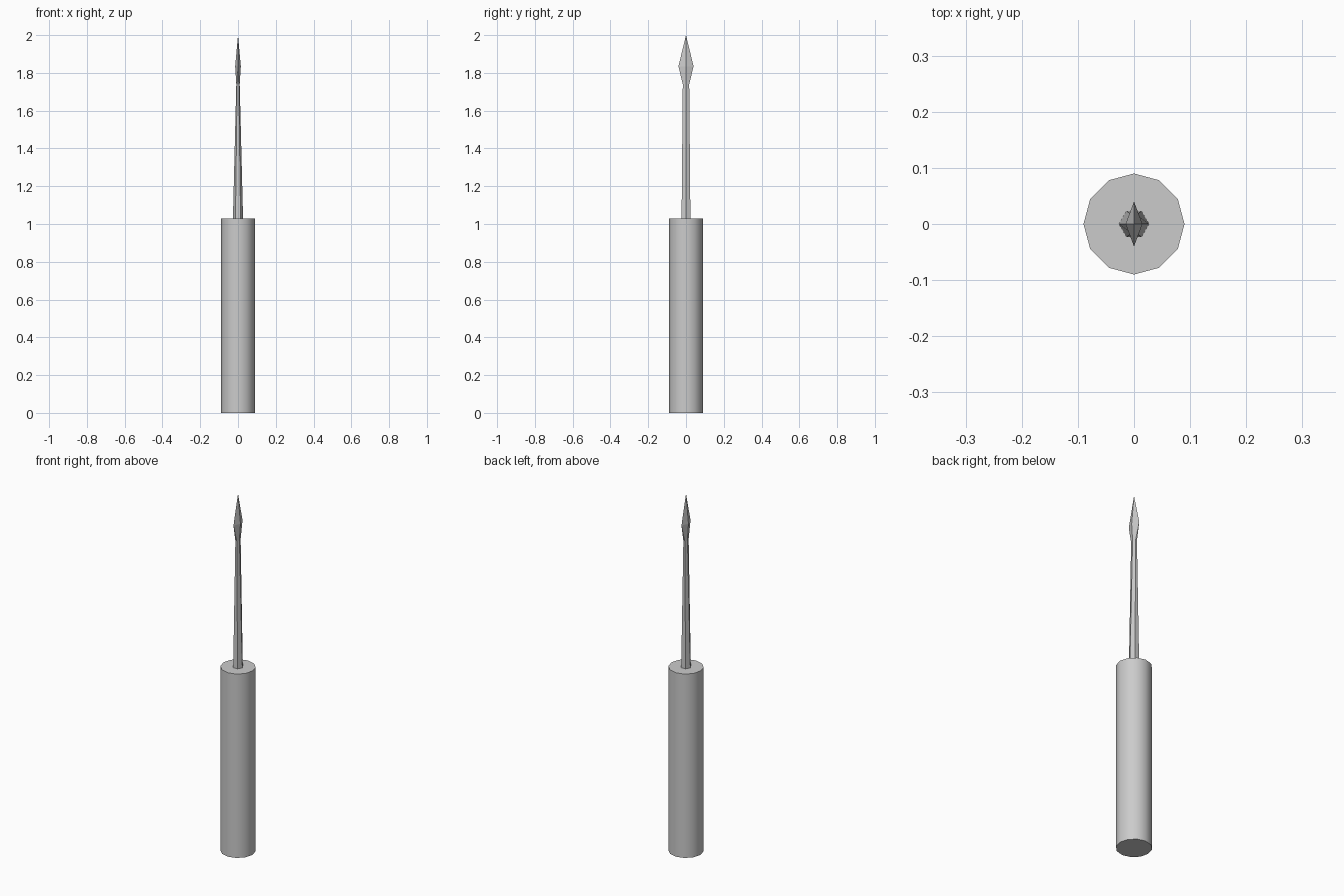
import bpy, bmesh, math

if "Cube" in bpy.data.objects:
    bpy.data.objects.remove(bpy.data.objects["Cube"])

# handle: smooth twelve-sided cylinder
bpy.ops.mesh.primitive_cylinder_add(vertices=12, radius=0.09, depth=1.03, location=(0, 0, 0.515),
                                    rotation=(0, 0, math.radians(30)))
handle = bpy.context.object
handle.name = "handle"
bpy.ops.object.shade_smooth_by_angle(angle=math.radians(35))


def loft(name, rings, tip_z):
    """Skin six-sided rings (z, side point x, ridge x, ridge y) and close to a tip."""
    bm = bmesh.new()
    loops = []
    for z, a, b, c in rings:
        pts = [(a, 0), (b, c), (-b, c), (-a, 0), (-b, -c), (b, -c)]
        loops.append([bm.verts.new((x, y, z)) for x, y in pts])
    bm.faces.new(loops[0][::-1])
    for lo, hi in zip(loops, loops[1:]):
        for i in range(6):
            j = (i + 1) % 6
            bm.faces.new((lo[i], lo[j], hi[j], hi[i]))
    tip = bm.verts.new((0, 0, tip_z))
    for i in range(6):
        bm.faces.new((loops[-1][i], loops[-1][(i + 1) % 6], tip))
    # collapse the ridge pairs that meet on the blade edge
    bmesh.ops.remove_doubles(bm, verts=bm.verts[:], dist=0.0001)
    bmesh.ops.recalc_face_normals(bm, faces=bm.faces[:])
    mesh = bpy.data.meshes.new(name)
    bm.to_mesh(mesh)
    bm.free()
    obj = bpy.data.objects.new(name, mesh)
    bpy.context.collection.objects.link(obj)
    return obj


# tapered hexagonal shaft flaring into a diamond-shaped point
loft("shaft_and_point", [
    (1.02, 0.027, 0.0135, 0.0235),
    (1.74, 0.009, 0.0045, 0.017),
    (1.835, 0.015, 0.0, 0.04),
], 2.0)
